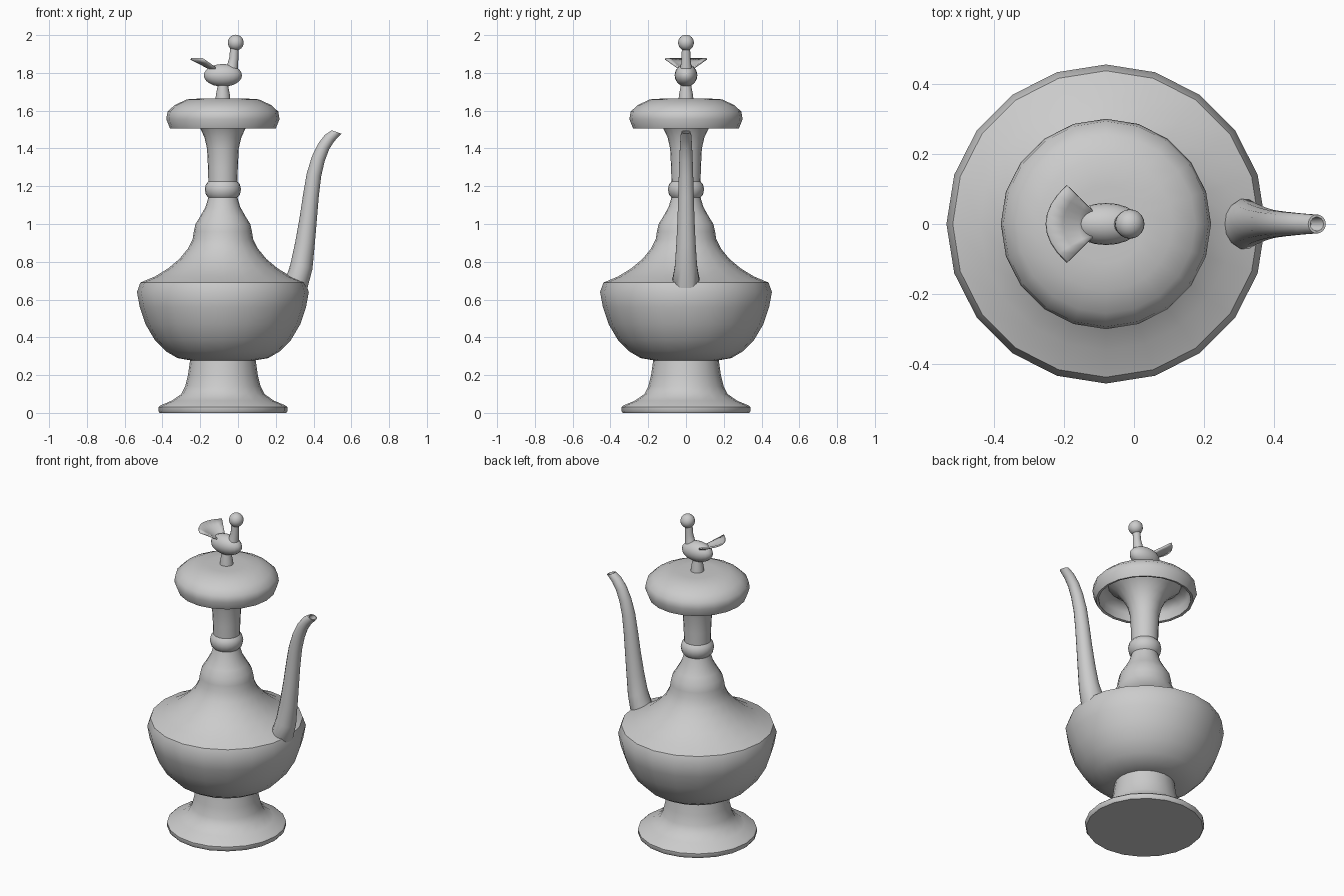
import bpy, bmesh, math
from mathutils import Vector

if "Cube" in bpy.data.objects:
    bpy.data.objects.remove(bpy.data.objects["Cube"])

AX = -0.08  # vertical axis of the ewer


def finish(bm, name, angle=40):
    bmesh.ops.recalc_face_normals(bm, faces=bm.faces[:])
    me = bpy.data.meshes.new(name)
    bm.to_mesh(me)
    bm.free()
    ob = bpy.data.objects.new(name, me)
    bpy.context.collection.objects.link(ob)
    bpy.ops.object.select_all(action='DESELECT')
    ob.select_set(True)
    bpy.context.view_layer.objects.active = ob
    bpy.ops.object.shade_smooth_by_angle(angle=math.radians(angle))
    return ob


def skin(name, rings, angle=40):
    """Bridge a list of equal-length point rings and cap both ends."""
    bm = bmesh.new()
    rows = [[bm.verts.new(p) for p in r] for r in rings]
    n = len(rows[0])
    for a, b in zip(rows, rows[1:]):
        for i in range(n):
            j = (i + 1) % n
            bm.faces.new((a[i], a[j], b[j], b[i]))
    bm.faces.new(rows[0])
    bm.faces.new(rows[-1])
    return finish(bm, name, angle)


def lathe(name, profile, n=20):
    rings = [[(AX + r * math.cos(2 * math.pi * i / n),
               r * math.sin(2 * math.pi * i / n), z) for i in range(n)]
             for r, z in profile]
    return skin(name, rings)


def tube(name, stations, n=14):
    """stations: (x, z, radius, tilt) with tilt in degrees from vertical."""
    rings = []
    for x, z, r, tilt in stations:
        t = math.radians(tilt)
        u = Vector((math.cos(t), 0, -math.sin(t)))
        rings.append([Vector((x, 0, z)) + u * r * math.cos(2 * math.pi * i / n)
                      + Vector((0, r * math.sin(2 * math.pi * i / n), 0))
                      for i in range(n)])
    return skin(name, rings)


def ellipsoid(name, centre, radii):
    bm = bmesh.new()
    bmesh.ops.create_uvsphere(bm, u_segments=20, v_segments=12, radius=1)
    bmesh.ops.scale(bm, vec=radii, verts=bm.verts[:])
    bmesh.ops.translate(bm, vec=centre, verts=bm.verts[:])
    return finish(bm, name, 60)


# Flared foot
lathe("foot", [(.335, 0), (.342, .01), (.342, .03), (.33, .04), (.27, .065),
               (.22, .10), (.20, .14), (.185, .20), (.172, .29)])

# Bowl, shoulder, neck with bead
lathe("body", [(.15, .277), (.17, .278), (.24, .29), (.30, .325), (.36, .385),
               (.41, .47), (.44, .56), (.455, .64), (.437, .69), (.36, .722),
               (.29, .765), (.23, .815), (.185, .87), (.16, .92), (.154, .96),
               (.145, 1.0), (.12, 1.04), (.092, 1.09), (.077, 1.14),
               (.09, 1.155), (.096, 1.185), (.09, 1.21), (.077, 1.225),
               (.079, 1.30), (.084, 1.40), (.098, 1.46), (.122, 1.51),
               (.16, 1.56), (.22, 1.605)])

# Hollow lid
lathe("lid", [(.20, 1.60), (.24, 1.59), (.262, 1.56), (.265, 1.508),
              (.28, 1.505), (.30, 1.555), (.293, 1.595), (.255, 1.63),
              (.19, 1.66), (.11, 1.665), (.03, 1.665)])

# Finial stem
lathe("finial_stem", [(.04, 1.655), (.036, 1.69), (.03, 1.72), (.025, 1.76)])

# Bird finial
ellipsoid("bird_body", (-.08, 0, 1.787), (.101, .06, .06))
tube("bird_neck", [(-.045, 1.78, .045, 15), (-.03, 1.83, .03, 12),
                   (-.022, 1.88, .024, 5), (-.018, 1.95, .022, 3)])
ellipsoid("bird_head", (-.012, 0, 1.96), (.042, .042, .042))

# Fan tail: a thin curved sheet
bm = bmesh.new()
rows = []
for k in range(4):
    t = k / 3
    row = []
    for i in range(9):
        s = i / 4 - 1
        x = -.115 - t * (.135 - .06 * s * s)
        row.append(bm.verts.new((x, s * (.035 + .075 * t), 1.805 + .07 * t + .018 * s * s * (1 - t))))
    rows.append(row)
for a, b in zip(rows, rows[1:]):
    for i in range(8):
        bm.faces.new((a[i], a[i + 1], b[i + 1], b[i]))
tail = finish(bm, "bird_tail")
mod = tail.modifiers.new("thickness", 'SOLIDIFY')
mod.thickness = .01
mod.offset = 0

# Curved spout with open, recessed mouth
tube("spout", [(.29, .67, .06, 50), (.315, .698, .073, 49), (.337, .78, .06, 18),
               (.355, .90, .052, 8), (.372, 1.03, .046, 7), (.386, 1.15, .042, 7),
               (.402, 1.26, .039, 11), (.425, 1.345, .036, 19), (.453, 1.41, .033, 27),
               (.485, 1.455, .030, 35), (.522, 1.487, .027, 20),
               (.522, 1.487, .02, 20), (.49, 1.455, .018, 35)])
